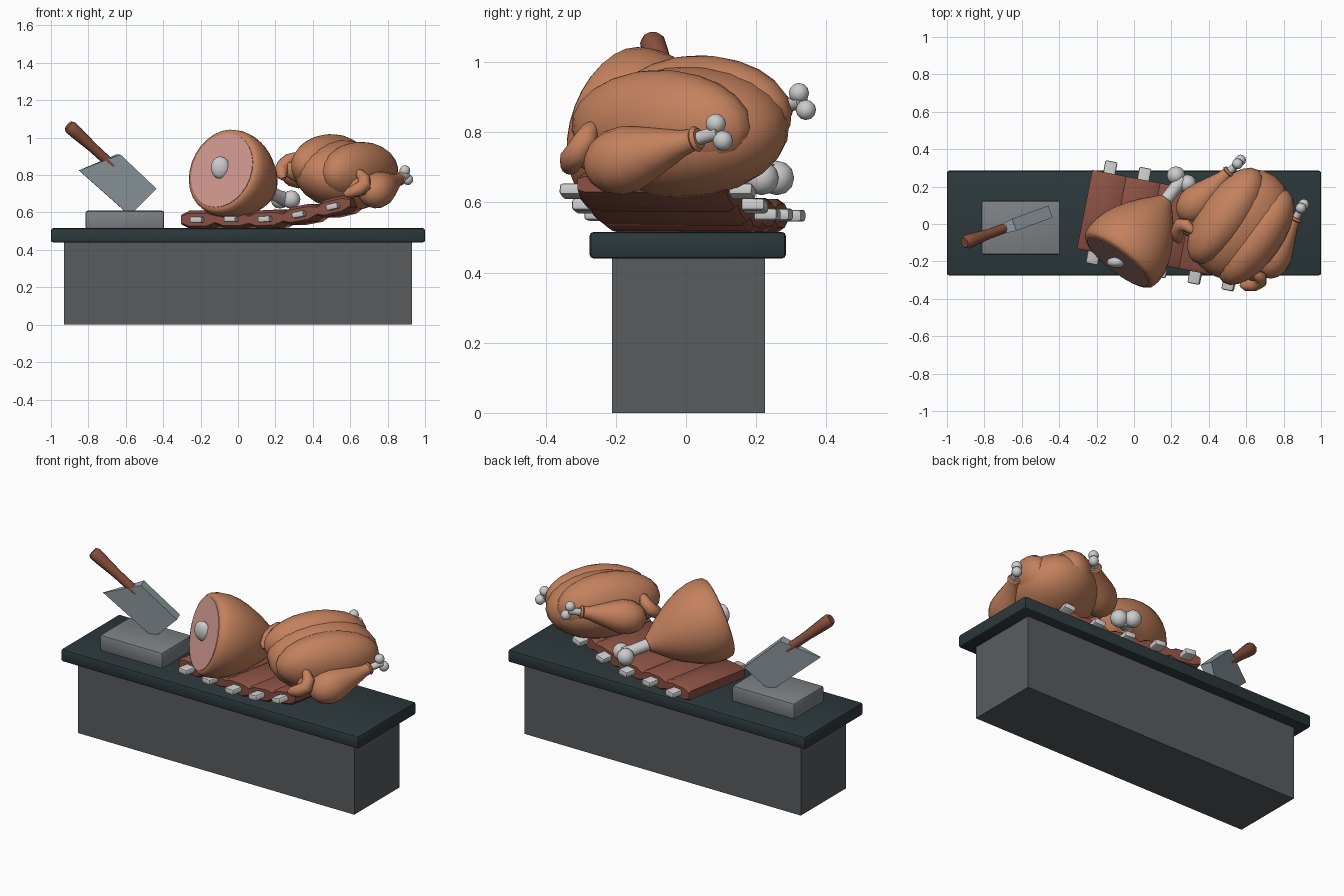
import bpy, bmesh, math
from mathutils import Matrix, Vector, Quaternion

if "Cube" in bpy.data.objects:
    bpy.data.objects.remove(bpy.data.objects["Cube"])


def mat(name, *rgb):
    m = bpy.data.materials.new(name)
    m.diffuse_color = (*rgb, 1)
    m.use_nodes = True
    m.node_tree.nodes["Principled BSDF"].inputs["Base Color"].default_value = m.diffuse_color
    return m


SKIN = mat("roast_skin", .55, .22, .11)
RIB = mat("rib_meat", .25, .08, .055)
PINK = mat("cut_meat", .65, .33, .28)
WOOD = mat("handle_wood", .25, .08, .05)
TOP = mat("dark_top", .025, .04, .045)
BASE = mat("base_grey", .1, .105, .11)
BOARD = mat("board_grey", .2, .22, .23)
STEEL = mat("steel", .3, .36, .39)


def finish(name, bm, material=None, smooth=35):
    bmesh.ops.recalc_face_normals(bm, faces=bm.faces[:])
    me = bpy.data.meshes.new(name)
    bm.to_mesh(me)
    bm.free()
    ob = bpy.data.objects.new(name, me)
    bpy.context.collection.objects.link(ob)
    if material:
        me.materials.append(material)
    if smooth:
        bpy.ops.object.select_all(action='DESELECT')
        ob.select_set(True)
        bpy.context.view_layer.objects.active = ob
        bpy.ops.object.shade_smooth_by_angle(angle=math.radians(smooth))
    return ob


def box(name, center, size, material=None, bevel=0, frame=Matrix()):
    bm = bmesh.new()
    bmesh.ops.create_cube(bm, size=1, matrix=frame @ Matrix.Translation(center) @ Matrix.Diagonal((*size, 1)))
    if bevel:
        bmesh.ops.bevel(bm, geom=bm.edges[:], offset=bevel, segments=2, profile=.5, affect='EDGES')
    return finish(name, bm, material)


def ball(name, center, size, material=None, frame=Matrix(), seg=24):
    bm = bmesh.new()
    bmesh.ops.create_uvsphere(bm, u_segments=seg, v_segments=seg // 2, radius=1,
                              matrix=frame @ Matrix.Translation(center) @ Matrix.Diagonal((*size, 1)))
    return finish(name, bm, material, 60)


def skin_rings(bm, rings):
    for a, b in zip(rings, rings[1:]):
        for i in range(len(a)):
            j = (i + 1) % len(a)
            bm.faces.new((a[i], a[j], b[j], b[i]))
    bm.faces.new(rings[0])
    bm.faces.new(rings[-1])


def tube(name, pts, radii, material=None, sides=14, smooth=50):
    """Round loft along a path with a radius at each point."""
    pts = [Vector(p) for p in pts]
    bm, rings, q, prev = bmesh.new(), [], Quaternion(), Vector((0, 0, 1))
    for i, (p, r) in enumerate(zip(pts, radii)):
        t = (pts[min(i + 1, len(pts) - 1)] - pts[max(i - 1, 0)]).normalized()
        q = prev.rotation_difference(t) @ q
        prev = t
        rings.append([bm.verts.new(p + q @ Vector((r * math.cos(a), r * math.sin(a), 0)))
                      for a in (2 * math.pi * k / sides for k in range(sides))])
    skin_rings(bm, rings)
    return finish(name, bm, material, smooth)


def lathe(name, a, b, profile, material=None, sides=14, smooth=50):
    a, b = Vector(a), Vector(b)
    return tube(name, [a.lerp(b, t) for t, r in profile], [r for t, r in profile], material, sides, smooth)


def bone(name, a, b, r, spread):
    """Shaft with a two-lobed knuckle at b."""
    lathe(name + "_shaft", a, b, [(0, r), (.7, r), (1, r * 1.2)], sides=10)
    for k, s in enumerate((-1, 1)):
        ball(f"{name}_knuckle_{k}", Vector(b) + Vector(spread) * s, [r * 1.45] * 3, seg=12)


# counter
box("counter_base", (0, .007, .22), (1.86, .436, .44), BASE)
box("counter_top", (0, .005, .478), (2, .56, .076), TOP, .012)

# chopping block and cleaver
box("chopping_block", (-.605, -.02, .56), (.42, .29, .1), BOARD, .012)
yaw = math.tan(math.radians(20))
side = Vector((-math.sin(math.radians(20)), math.cos(math.radians(20)), 0))
bm = bmesh.new()
sections = []
for s in (-1, 1):
    sections.append([bm.verts.new(Vector((x, -.015 + (x + .67) * yaw, z)) + side * s * half)
                     for x, z, half in ((-.85, .825, .003), (-.64, .91, .034),
                                        (-.447, .727, .034), (-.58, .585, .003))])
skin_rings(bm, sections)
finish("cleaver_blade", bm, STEEL, 0)
lathe("cleaver_handle", (-.67, -.015, .85), (-.907, -.1, 1.066),
      [(0, .026), (.45, .027), (.8, .035), (.95, .037), (1, .028)], WOOD, 10)

# rack of ribs, drooping over the counter and lifted at one end
rack = Matrix.Translation((.19, -.01, 0)) @ Matrix.Rotation(math.radians(-11), 4, 'Z')
ribs = [(-.37, .562), (-.185, .565), (0, .565), (.185, .59), (.37, .632)]
upper = []
for i, (l, c) in enumerate(ribs):
    tilt = (0, 0, .05, .18, .24)[i]
    upper += [(l + d, c + d * tilt, h) for d, h in ((-.0925, .026), (-.05, .048), (.045, .048))]
    fr = rack @ Matrix.Translation((l, 0, c)) @ Matrix.Rotation(-math.atan(tilt), 4, 'Y')
    box(f"rib_bone_{i}", (0, 0, 0), (.066, .56, .034), None, .009, fr)
upper.append((.46, .652, .022))
bm = bmesh.new()
sections = []
for w, k in ((-.215, .7), (-.195, 1), (.195, 1), (.215, .7)):
    loop = [(l, c + h * k) for l, c, h in upper] + [(l, c - h * k) for l, c, h in reversed(upper)]
    sections.append([bm.verts.new(rack @ Vector((l, w, z))) for l, z in loop])
skin_rings(bm, sections)
finish("rib_meat", bm, RIB, 30)

# ham with cut face and shank bone
face = Vector((-.085, -.2, .825))
axis = Vector((.59, .76, -.27)).normalized()
lathe("ham", face, face + axis * .43,
      [(0, .216), (.03, .23), (.12, .238), (.25, .235), (.38, .22), (.52, .193), (.66, .158),
       (.8, .115), (.92, .07), (1, .042)], SKIN, 28)
lathe("ham_cut_face", face - axis * .003, face + axis * .02, [(0, .204), (1, .204)], PINK, 28)
ball("ham_cut_bone", face + Vector((-.01, -.005, .015)), (.052, .03, .06), seg=14)
bone("ham_shank", face + axis * .38, face + axis * .575, .034, (.03, -.022, 0))

# roast bird body
bird = (Matrix.Translation((.57, 0, .8)) @ Matrix.Rotation(math.radians(55), 4, 'Z')
        @ Matrix.Rotation(math.radians(12), 4, 'X'))
flip = bird @ Matrix.Diagonal((1, -1, 1, 1)) @ bird.inverted()
ball("bird_body", (0, 0, 0), (.315, .25, .185), SKIN, bird)
for s, n in ((-1, "right"), (1, "left")):
    ball("bird_breast_" + n, (-.01, s * .1, .035), (.3, .14, .165), SKIN, bird)

# drumsticks and folded wings, mirrored across the bird
for n, m in (("right", Matrix()), ("left", flip)):
    hip, tip = m @ Vector((.695, -.265, .695)), m @ Vector((.9, .095, .8))
    lathe("drumstick_" + n, hip, hip.lerp(tip, .84),
          [(-.04, .02), (0, .05), (.08, .077), (.2, .094), (.35, .095), (.5, .08), (.68, .058),
           (.85, .037), (.95, .031), (.97, .038), (1, .03)], SKIN, 16)
    bone("drumstick_bone_" + n, hip.lerp(tip, .8), tip, .02, (-.008, -.01, .024))
    path = [(.57, -.325, .695), (.595, -.33, .705), (.64, -.325, .722), (.675, -.305, .745),
            (.675, -.285, .78), (.65, -.272, .81), (.635, -.265, .825)]
    tube("wing_" + n, [m @ Vector(p) for p in path], [.012, .028, .036, .038, .034, .024, .01], SKIN, 12)
    lathe("wing_root_" + n, m @ Vector((.6, -.2, .74)), m @ Vector((.68, -.3, .735)),
          [(0, .06), (.5, .055), (.9, .04), (1, .02)], SKIN, 12)
